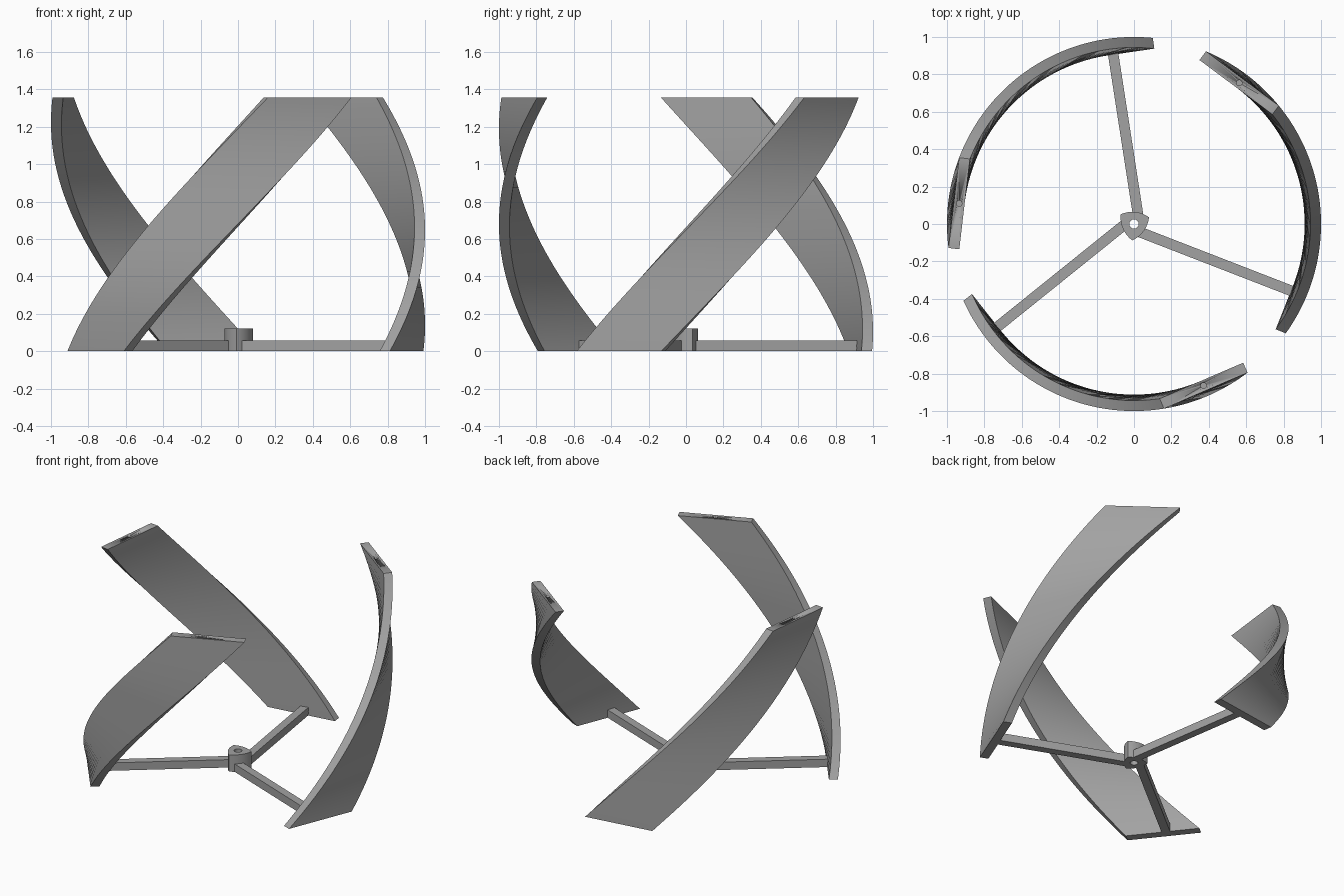
import bpy, bmesh, math
from mathutils import Vector, Matrix

if "Cube" in bpy.data.objects:
    bpy.data.objects.remove(bpy.data.objects["Cube"])

HEIGHT = 1.357       # blade height
TWIST = 75.0         # degrees swept from foot to tip
FOOT = 218.3         # angle of the first blade foot
INNER, OUTER, HALF = 0.912, 0.97, 0.243
STEPS = 48

grey = bpy.data.materials.new("plain grey")
grey.diffuse_color = (0.36, 0.36, 0.36, 1)
grey.use_nodes = True
grey.node_tree.nodes["Principled BSDF"].inputs["Base Color"].default_value = grey.diffuse_color


def make(name, bm):
    bmesh.ops.recalc_face_normals(bm, faces=bm.faces)
    me = bpy.data.meshes.new(name)
    bm.to_mesh(me)
    bm.free()
    me.materials.append(grey)
    ob = bpy.data.objects.new(name, me)
    bpy.context.collection.objects.link(ob)
    bpy.ops.object.select_all(action='DESELECT')
    ob.select_set(True)
    bpy.context.view_layer.objects.active = ob
    bpy.ops.object.shade_smooth_by_angle(angle=math.radians(30))
    return ob


def loft(bm, rings):
    """Skin a list of closed rings and cap both ends."""
    loops = [[bm.verts.new(p) for p in ring] for ring in rings]
    n = len(loops[0])
    for a, b in zip(loops, loops[1:]):
        for i in range(n):
            j = (i + 1) % n
            bm.faces.new((a[i], a[j], b[j], b[i]))
    bm.faces.new(loops[0][::-1])
    bm.faces.new(loops[-1])


def polar(r, deg, z=0.0):
    a = math.radians(deg)
    return Vector((r * math.cos(a), r * math.sin(a), z))


def cutter(name, x, y, z, radius, depth):
    bm = bmesh.new()
    bmesh.ops.create_cone(bm, cap_ends=True, segments=24, radius1=radius, radius2=radius,
                          depth=depth, matrix=Matrix.Translation((x, y, z)))
    ob = make(name, bm)
    ob.hide_render = True
    ob.hide_set(True)
    return ob


def cut(ob, tool):
    mod = ob.modifiers.new("hole", 'BOOLEAN')
    mod.operation = 'DIFFERENCE'
    mod.object = tool


section = [(INNER, -HALF), (OUTER, -HALF), (OUTER, HALF), (INNER, HALF)]

for k in range(3):
    # Helical blade: flat rectangular section turned about the axis while rising
    rings = []
    for s in range(STEPS + 1):
        t = s / STEPS
        turn = Matrix.Rotation(math.radians(FOOT + 120 * k + TWIST * t), 3, 'Z')
        rings.append([turn @ Vector((x, y, HEIGHT * t)) for x, y in section])
    bm = bmesh.new()
    loft(bm, rings)
    blade = make(f"blade_{k + 1}", bm)

    # Pin hole in the blade tip
    p = polar((INNER + OUTER) / 2, FOOT + TWIST + 120 * k)
    cut(blade, cutter(f"pin_hole_cutter_{k + 1}", p.x, p.y, HEIGHT, 0.015, 0.12))

    # Arm, offset so one side runs through the axis
    turn = Matrix.Rotation(math.radians(218.8 + 120 * k), 3, 'Z')
    bm = bmesh.new()
    loft(bm, [[turn @ Vector((x, y, z)) for x, y in
               ((0.04, -0.057), (0.925, -0.057), (0.925, -0.001), (0.04, -0.001))]
              for z in (0.0, 0.056)])
    make(f"arm_{k + 1}", bm)

# Hub: triangle with bulged sides, each side an arc about the opposite corner
corners = [polar(0.088, 24 + 120 * k) for k in range(3)]
outline = []
for k in range(3):
    centre = corners[(k + 2) % 3]
    start = corners[k] - centre
    for i in range(8):
        outline.append(centre + Matrix.Rotation(math.radians(60 * i / 8), 3, 'Z') @ start)
bm = bmesh.new()
loft(bm, [[p + Vector((0, 0, z)) for p in outline] for z in (0.0, 0.12)])
hub = make("hub", bm)
cut(hub, cutter("shaft_hole_cutter", 0, 0, 0.06, 0.025, 0.3))
